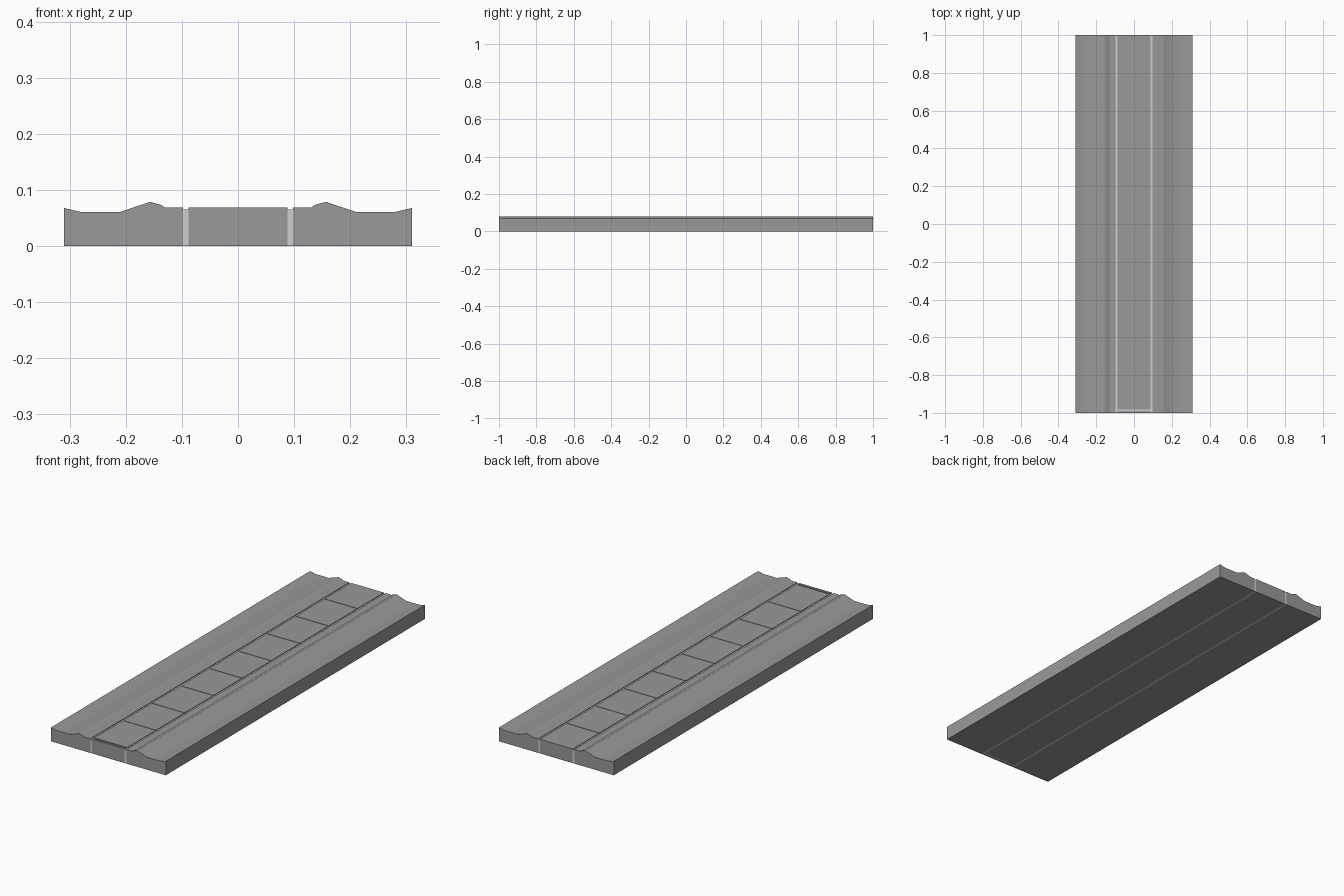
import bpy, bmesh, math

if "Cube" in bpy.data.objects:
    bpy.data.objects.remove(bpy.data.objects["Cube"])


def material(name, rgb):
    m = bpy.data.materials.new(name)
    m.diffuse_color = (*rgb, 1.0)
    m.use_nodes = True
    m.node_tree.nodes["Principled BSDF"].inputs["Base Color"].default_value = m.diffuse_color
    return m


STONE = material("stone grey", (0.32, 0.32, 0.32))
PALE = material("pale grey", (0.62, 0.62, 0.62))


def prism(name, profile, y0, y1, mat):
    """Extrude an (x, z) profile from y0 to y1."""
    bm = bmesh.new()
    face = bm.faces.new([bm.verts.new((x, y0, z)) for x, z in profile])
    out = bmesh.ops.extrude_face_region(bm, geom=[face])
    verts = [v for v in out["geom"] if isinstance(v, bmesh.types.BMVert)]
    bmesh.ops.translate(bm, verts=verts, vec=(0, y1 - y0, 0))
    bmesh.ops.recalc_face_normals(bm, faces=bm.faces)
    mesh = bpy.data.meshes.new(name)
    bm.to_mesh(mesh)
    bm.free()
    mesh.materials.append(mat)
    ob = bpy.data.objects.new(name, mesh)
    bpy.context.collection.objects.link(ob)
    return ob


def box(name, x0, x1, y0, y1, top, mat):
    return prism(name, [(x0, 0), (x1, 0), (x1, top), (x0, top)], y0, y1, mat)


def mirror(ob):
    mod = ob.modifiers.new("mirror", "MIRROR")
    mod.use_mirror_merge = False


IN, OUT = 0.088, 0.098       # groove edges
TOP, FLOOR = 0.069, 0.0655   # road surface and groove floor

# Side banks with a rounded ridge and a shallow gutter
bank = prism("side_bank", [
    (OUT, 0), (0.31, 0), (0.31, 0.068), (0.295, 0.0645), (0.28, 0.061),
    (0.21, 0.061), (0.183, 0.070), (0.157, 0.079), (0.138, 0.074),
    (0.13, TOP), (OUT, TOP)], -1, 1, STONE)
mirror(bank)
bpy.context.view_layer.objects.active = bank
bank.select_set(True)
bpy.ops.object.shade_smooth_by_angle(angle=math.radians(20))
bank.select_set(False)

# Pale sunken strips along both sides of the paving
mirror(box("groove_strip", IN, OUT, -1, 1, FLOOR, PALE))

# Front lip and the pale cross strip behind it
box("front_lip", -IN, IN, -1, -0.989, TOP, STONE)
box("cross_strip", -IN, IN, -0.989, -0.981, FLOOR, PALE)

# Nine paving slabs separated by fine joints
start, pitch, gap = -0.981, 2 / 9, 0.003
for i in range(9):
    y0 = start + i * pitch
    last = i == 8
    y1 = 1.0 if last else y0 + pitch - gap
    box("paving_slab", -IN, IN, y0, y1, TOP, STONE)
    if not last:
        box("slab_joint", -IN, IN, y1, y1 + gap, FLOOR, STONE)
